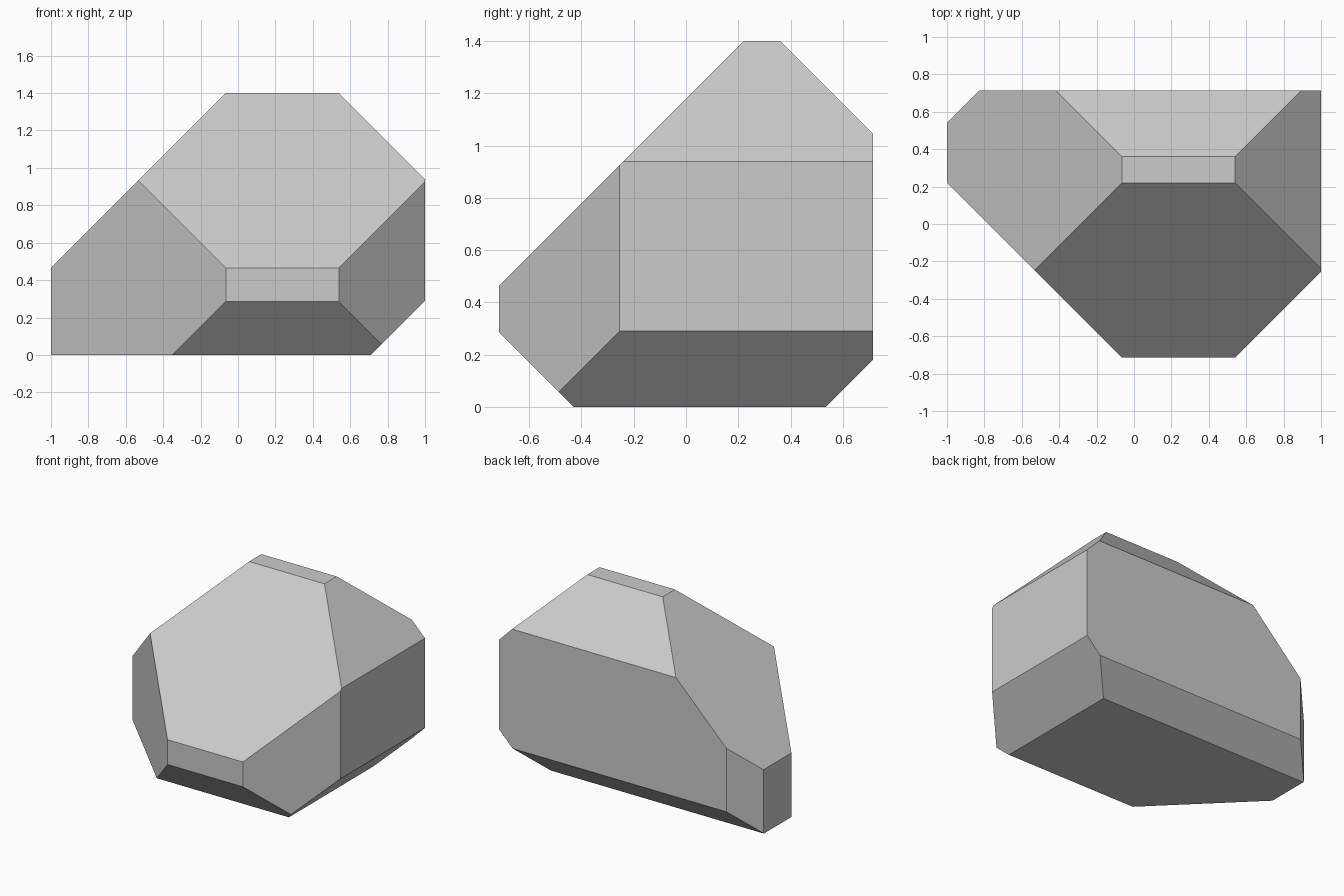
import bpy, bmesh
from mathutils import Vector

if "Cube" in bpy.data.objects:
    bpy.data.objects.remove(bpy.data.objects["Cube"])

# Overall block
X, Y, H = 1.0, 0.715, 1.4
bm = bmesh.new()
bmesh.ops.create_cube(bm, size=1)
bmesh.ops.scale(bm, vec=(2 * X, 2 * Y, H), verts=bm.verts)
bmesh.ops.translate(bm, vec=(0, 0, H / 2), verts=bm.verts)


def chamfer(normal, offset):
    """Slice away everything where normal . p > offset and cap the cut."""
    n = Vector(normal)
    bmesh.ops.bisect_plane(bm, geom=bm.verts[:] + bm.edges[:] + bm.faces[:],
                           dist=1e-5, plane_co=n * offset / n.length_squared,
                           plane_no=n, clear_outer=True)
    rim = [e for e in bm.edges if e.is_boundary]
    bmesh.ops.holes_fill(bm, edges=rim, sides=0)


# 45-degree cuts along the block's edges
CUTS = [
    ((-1, 0, 1), 1.465), ((1, 0, 1), 1.94), ((1, 0, -1), 0.71),    # left/right
    ((0, -1, 1), 1.18), ((0, 1, 1), 1.76),                         # upper front/back
    ((0, -1, -1), 0.43), ((0, 1, -1), 0.535),                      # lower front/back
    ((-1, 1, 0), 1.54), ((-1, -1, 0), 0.78), ((1, -1, 0), 1.255),  # upright corners
]
for normal, offset in CUTS:
    chamfer(normal, offset)

bmesh.ops.recalc_face_normals(bm, faces=bm.faces)
mesh = bpy.data.meshes.new("faceted_rock")
bm.to_mesh(mesh)
bm.free()
bpy.context.collection.objects.link(bpy.data.objects.new("faceted_rock", mesh))
